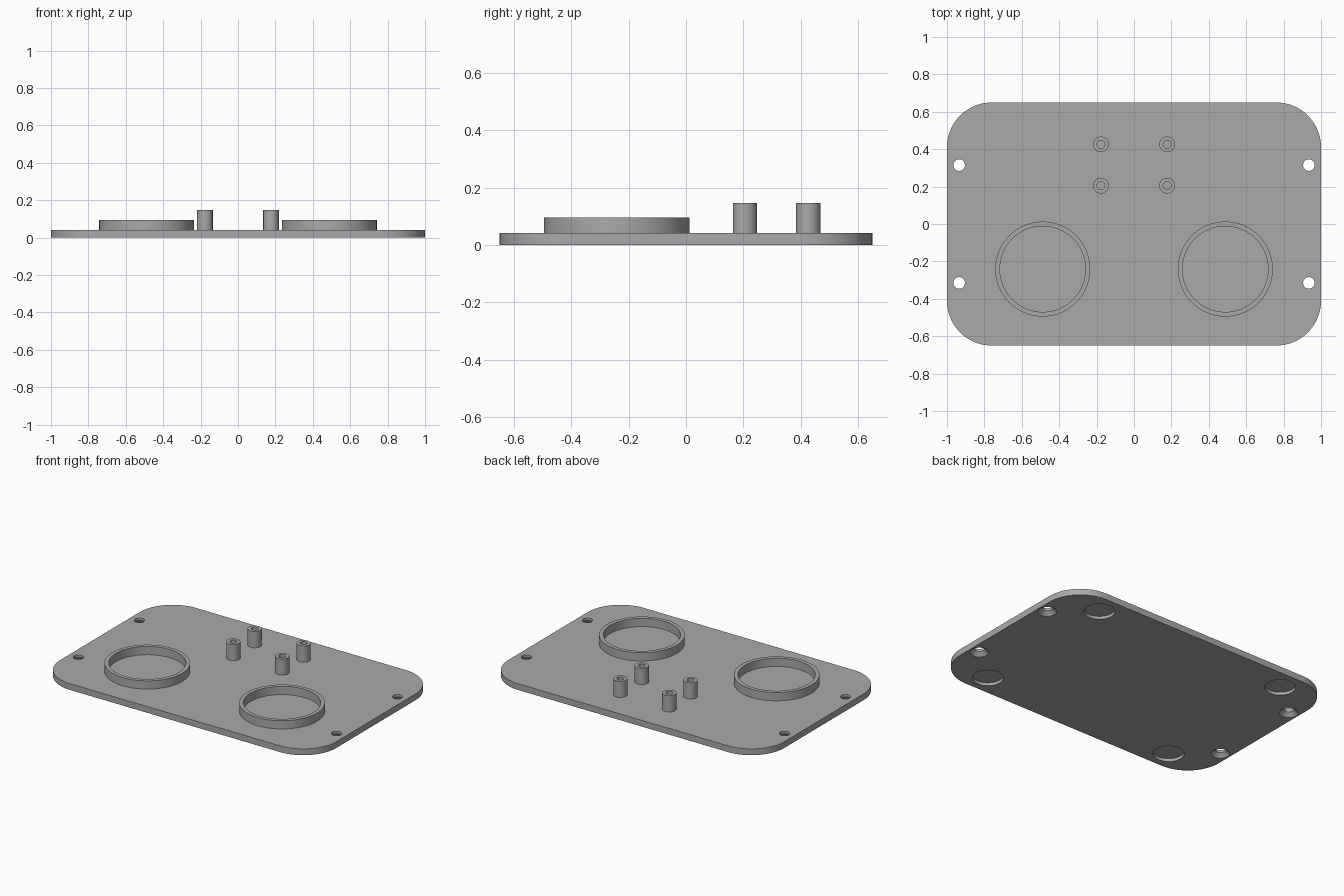
import bpy
import bmesh
from math import radians
from mathutils import Matrix, Vector

if "Cube" in bpy.data.objects:
    bpy.data.objects.remove(bpy.data.objects["Cube"])

THICK = 0.041

grey = bpy.data.materials.new("plain grey")
grey.use_nodes = True
colour = (0.4, 0.4, 0.4, 1)
grey.diffuse_color = colour
grey.node_tree.nodes["Principled BSDF"].inputs["Base Color"].default_value = colour


def make_object(name, bm):
    bmesh.ops.remove_doubles(bm, verts=bm.verts, dist=1e-5)
    bmesh.ops.recalc_face_normals(bm, faces=bm.faces)
    mesh = bpy.data.meshes.new(name)
    bm.to_mesh(mesh)
    bm.free()
    mesh.materials.append(grey)
    obj = bpy.data.objects.new(name, mesh)
    bpy.context.collection.objects.link(obj)
    return obj


def smooth(obj):
    bpy.ops.object.select_all(action="DESELECT")
    obj.select_set(True)
    bpy.context.view_layer.objects.active = obj
    bpy.ops.object.shade_smooth_by_angle(angle=radians(30))


def lathe(bm, profile, x, y, steps=64):
    """Spin a (radius, height) profile about a vertical axis at x, y."""
    verts = [bm.verts.new((x + r, y, z)) for r, z in profile]
    edges = [bm.edges.new(pair) for pair in zip(verts, verts[1:])]
    bmesh.ops.spin(bm, geom=verts + edges, cent=(x, y, 0), axis=(0, 0, 1),
                   angle=radians(360), steps=steps)


def mirrored(x, y):
    return [(sx * x, sy * y) for sx in (-1, 1) for sy in (-1, 1)]


# Base plate: a slab with rounded vertical corners
bm = bmesh.new()
bmesh.ops.create_cube(bm, size=1, matrix=Matrix.Translation((0, 0, THICK / 2))
                      @ Matrix.Diagonal((2, 1.3, THICK, 1)))
upright = [e for e in bm.edges
           if abs((e.verts[0].co - e.verts[1].co).normalized().z) > 0.9]
bmesh.ops.bevel(bm, geom=upright, offset=0.24, segments=20, profile=0.5,
                affect="EDGES")
plate = make_object("base_plate", bm)

# Countersunk screw holes and shallow round foot recesses, cut from below
bm = bmesh.new()
for x, y in mirrored(0.935, 0.315):
    lathe(bm, [(0, -0.02), (0.056, -0.02), (0.056, 0), (0.031, 0.025),
               (0.031, 0.1), (0, 0.1)], x, y, 40)
for x, y in mirrored(0.70, 0.515):
    lathe(bm, [(0, -0.02), (0.092, -0.02), (0.092, 0.02), (0, 0.02)], x, y)
cutter = make_object("hole_cutter", bm)
cutter.hide_render = True

cut = plate.modifiers.new("holes", "BOOLEAN")
cut.operation = "DIFFERENCE"
cut.solver = "EXACT"
cut.object = cutter
bpy.context.view_layer.objects.active = plate
bpy.ops.object.modifier_apply(modifier=cut.name)
bpy.data.objects.remove(cutter)
smooth(plate)

# Raised round collars
for side, x in (("right", -0.488), ("left", 0.488)):
    bm = bmesh.new()
    lathe(bm, [(0.229, THICK), (0.229, 0.095), (0.254, 0.095),
               (0.254, THICK)], x, -0.241, 80)
    smooth(make_object(side + "_collar", bm))

# Hollow mounting posts
for side, x in (("right", -0.177), ("left", 0.177)):
    for row, y in (("front", 0.205), ("back", 0.426)):
        bm = bmesh.new()
        lathe(bm, [(0.021, THICK), (0.021, 0.147), (0.042, 0.147),
                   (0.042, THICK)], x, y, 40)
        smooth(make_object(f"{row}_{side}_post", bm))
